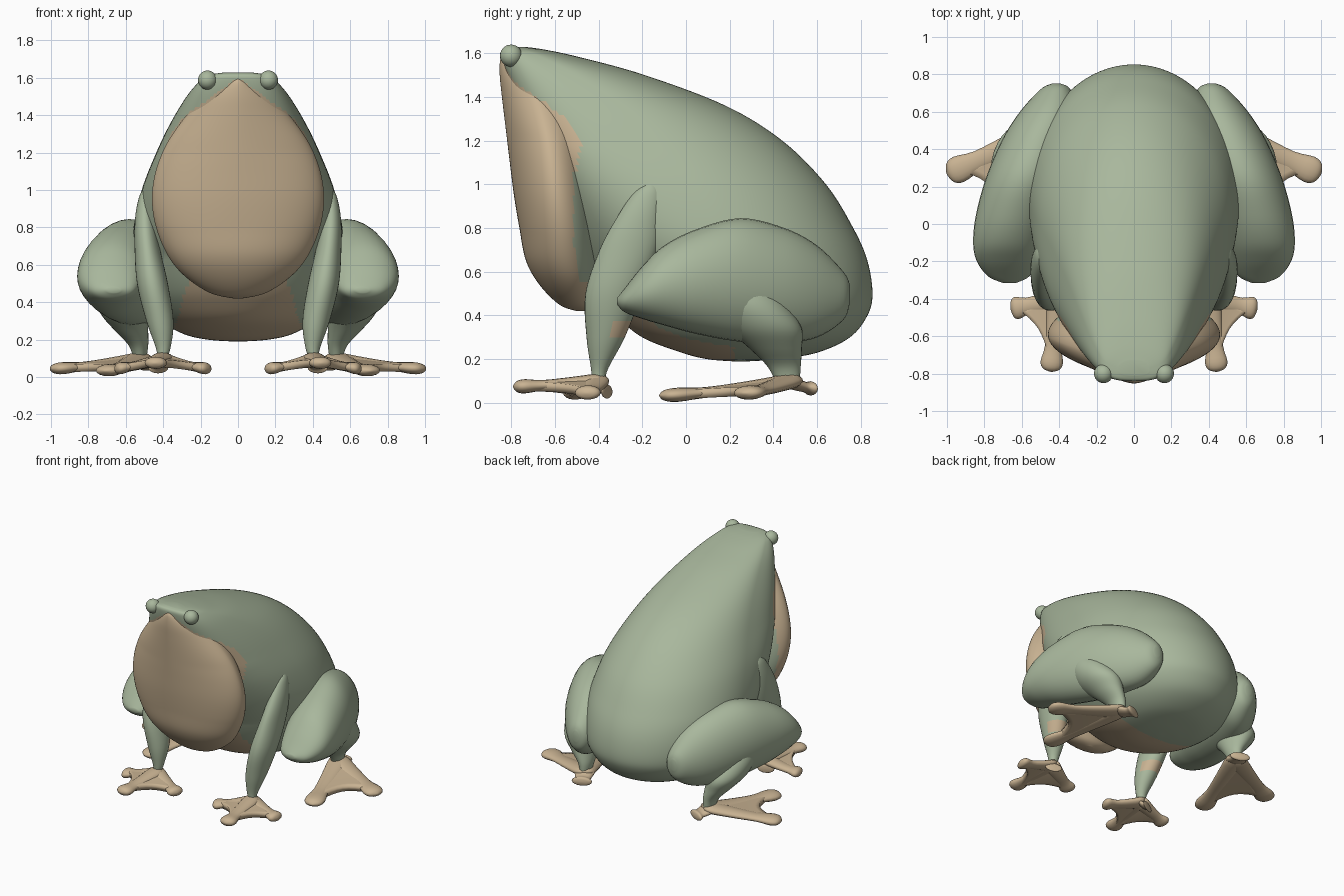
import bpy, bmesh, math
from mathutils import Vector

if "Cube" in bpy.data.objects:
    bpy.data.objects.remove(bpy.data.objects["Cube"])


def material(name, rgb):
    m = bpy.data.materials.new(name)
    m.diffuse_color = (*rgb, 1)
    m.use_nodes = True
    m.node_tree.nodes["Principled BSDF"].inputs["Base Color"].default_value = m.diffuse_color
    return m


GREEN = material("sage_green", (0.395, 0.475, 0.335))
TAN = material("warm_tan", (0.585, 0.45, 0.29))


def smooth_rows(rows, steps):
    """Catmull-Rom interpolation between the given rows."""
    out = []
    for i in range(len(rows) - 1):
        p = [rows[max(0, i - 1)], rows[i], rows[i + 1], rows[min(len(rows) - 1, i + 2)]]
        for k in range(steps):
            t = k / steps
            out.append([0.5 * (2 * b + (c - a) * t + (2 * a - 5 * b + 4 * c - d) * t * t
                               + (3 * b - a - 3 * c + d) * t ** 3) for a, b, c, d in zip(*p)])
    return out + [list(rows[-1])]


def skin_rings(bm, rings):
    """Join rings of points into a closed skin."""
    vs = [[bm.verts.new(p) for p in ring] for ring in rings]
    n = len(vs[0])
    for a, b in zip(vs, vs[1:]):
        for i in range(n):
            j = (i + 1) % n
            bm.faces.new((a[i], a[j], b[j], b[i]))
    bm.faces.new(vs[0][::-1])
    bm.faces.new(vs[-1])


def finish(name, bm, mats, rule=None, mirror=False):
    bmesh.ops.recalc_face_normals(bm, faces=bm.faces)
    me = bpy.data.meshes.new(name)
    bm.to_mesh(me)
    bm.free()
    for m in mats:
        me.materials.append(m)
    for p in me.polygons:
        p.use_smooth = True
        if rule:
            p.material_index = int(rule(p.center))
    ob = bpy.data.objects.new(name, me)
    bpy.context.collection.objects.link(ob)
    if mirror:
        ob.modifiers.new("mirror", "MIRROR").use_mirror_merge = False
    return ob


def loft(name, rows, mats, axis="z", rule=None, mirror=False, seg=32, steps=5, power=None):
    """Oval slices: (position, x low, x high, other low, other high); power shapes the front."""
    rings = []
    for t, x0, x1, o0, o1 in smooth_rows(rows, steps):
        ring = []
        for i in range(seg):
            a = 2 * math.pi * i / seg
            c, s = math.cos(a), math.sin(a)
            if power and s < 0:
                e = 2 / power(t)
                c, s = math.copysign(abs(c) ** e, c), -abs(s) ** e
            x = (x0 + x1) / 2 + (x1 - x0) / 2 * c
            o = (o0 + o1) / 2 + (o1 - o0) / 2 * s
            ring.append((x, o, t) if axis == "z" else (x, t, o))
        rings.append(ring)
    bm = bmesh.new()
    skin_rings(bm, rings)
    return finish(name, bm, mats, rule, mirror)


def centred(rows):
    """(z, y front, y back, half width) to loft slices."""
    return [(z, -w, w, f, b) for z, f, b, w in rows]


def ramp(z, z0, z1):
    return min(1, max(0, (z - z0) / (z1 - z0)))


def chin_rule(c):
    """Tan chin: a peak under the mouth, then a curved edge on the cheeks."""
    if c.z > 1.4:
        return c.z < 1.6 - 0.72 * abs(c.x) and c.y < -0.55
    return c.y < -0.48 - 3.3 * (c.z - 1.15) ** 2


def body_rule(c):
    if c.z > 1.05:
        return chin_rule(c)
    return c.z < 0.6 and c.y < 0.22 and abs(c.x) < 0.42 - 0.3 * c.z


def throat_rule(c):
    if c.z > 1.05:
        return chin_rule(c)
    return c.z < 0.55 or c.y < -0.515 + 0.12 * max(0, 0.75 - c.z)


# Body with tan belly patch
loft("body", centred([
    (0.19, 0.22, 0.28, 0.02), (0.2, 0.1, 0.42, 0.16), (0.23, -0.02, 0.6, 0.29),
    (0.3, -0.2, 0.75, 0.41), (0.4, -0.32, 0.83, 0.5), (0.5, -0.4, 0.853, 0.54),
    (0.65, -0.48, 0.83, 0.56), (0.8, -0.54, 0.765, 0.558), (1.0, -0.62, 0.64, 0.515),
    (1.2, -0.7, 0.44, 0.437), (1.36, -0.77, 0.18, 0.36), (1.5, -0.82, -0.19, 0.275),
    (1.58, -0.838, -0.48, 0.207), (1.615, -0.835, -0.64, 0.155), (1.628, -0.81, -0.73, 0.08)]),
    [GREEN, TAN], seg=112, steps=7, rule=body_rule,
    power=lambda z: 2 + 1.05 * ramp(z, 0.65, 1.15))

# Throat pouch, tan in front and green behind
loft("throat_pouch", centred([
    (0.42, -0.5, -0.46, 0.02), (0.45, -0.58, -0.42, 0.15), (0.54, -0.67, -0.39, 0.285),
    (0.65, -0.732, -0.38, 0.375), (0.8, -0.762, -0.385, 0.438), (0.95, -0.787, -0.4, 0.46),
    (1.1, -0.806, -0.42, 0.44), (1.25, -0.824, -0.45, 0.38), (1.4, -0.842, -0.51, 0.275),
    (1.5, -0.852, -0.6, 0.18), (1.57, -0.85, -0.7, 0.08), (1.6, -0.835, -0.76, 0.02)]),
    [GREEN, TAN], seg=96, steps=7, rule=throat_rule,
    power=lambda z: 2 - 0.3 * ramp(z, 0.8, 1.2))

# Eyes
bm = bmesh.new()
bmesh.ops.create_uvsphere(bm, u_segments=24, v_segments=14, radius=0.051)
bmesh.ops.translate(bm, verts=bm.verts, vec=(0.163, -0.8, 1.588))
finish("eyes", bm, [GREEN], mirror=True)

# Front legs with a small tan patch on the back
loft("front_legs", [
    (0.1, 0.38, 0.43, -0.43, -0.37), (0.16, 0.36, 0.44, -0.435, -0.355),
    (0.3, 0.345, 0.49, -0.455, -0.28), (0.5, 0.375, 0.54, -0.46, -0.2),
    (0.7, 0.42, 0.553, -0.395, -0.13), (0.85, 0.445, 0.55, -0.315, -0.115),
    (0.96, 0.46, 0.53, -0.24, -0.115), (1.005, 0.48, 0.505, -0.18, -0.14)],
    [GREEN, TAN], mirror=True,
    rule=lambda c: 0.3 < c.z < 0.37 and c.y > -0.345)

# Hind thighs
loft("thighs", [
    (0.75, 0.39, 0.44, 0.46, 0.54), (0.72, 0.34, 0.5, 0.38, 0.6),
    (0.6, 0.3, 0.61, 0.3, 0.72), (0.45, 0.32, 0.705, 0.275, 0.8),
    (0.25, 0.37, 0.79, 0.28, 0.845), (0.05, 0.43, 0.845, 0.315, 0.795),
    (-0.1, 0.48, 0.86, 0.355, 0.72), (-0.2, 0.515, 0.84, 0.385, 0.625),
    (-0.28, 0.56, 0.78, 0.415, 0.525), (-0.315, 0.63, 0.7, 0.45, 0.48)],
    [GREEN], axis="y", mirror=True)

# Hind shins, rising into the thighs
loft("shins", [
    (0.1, 0.49, 0.56, 0.41, 0.52), (0.17, 0.48, 0.585, 0.37, 0.525),
    (0.25, 0.48, 0.66, 0.29, 0.53), (0.34, 0.48, 0.735, 0.19, 0.53),
    (0.44, 0.48, 0.765, 0.13, 0.47), (0.55, 0.5, 0.75, 0.12, 0.38)], [GREEN], mirror=True)


def toe_point(ankle, tip, s):
    """Toe path that drops quickly then runs along the ground."""
    p = ankle.lerp(tip, s)
    p.z = tip.z + (ankle.z - tip.z) * (1 - s) ** 1.5
    return p


def foot(name, ankle, tips, heel, width):
    ankle = Vector(ankle)
    tips = [Vector(t) for t in tips]
    # Toes and heel as flattened tubes with rounded pads
    bm = bmesh.new()
    for tip in tips + [Vector(heel)]:
        d = tip - ankle
        d.z = 0
        d.normalize()
        side = Vector((-d.y, d.x, 0))
        rings = []
        for s, r in smooth_rows([(-0.08, 0.02), (0, 0.05), (0.3, 0.045), (0.65, 0.038),
                                 (0.86, 0.05), (0.96, 0.038), (1.0, 0.006)], 3):
            c = toe_point(ankle, tip, min(s, 1))
            rings.append([c + side * (width * r * math.cos(k * math.pi / 8))
                          + Vector((0, 0, 0.65 * r * math.sin(k * math.pi / 8)))
                          for k in range(16)])
        skin_rings(bm, rings)
    finish(name + "_toes", bm, [TAN], mirror=True)
    # Webbing between neighbouring toes
    bm = bmesh.new()
    n = 8
    for a, b in zip(tips, tips[1:]):
        grid = []
        for i in range(n + 1):
            s = 0.05 + 0.82 * i / n
            row = []
            for j in range(n + 1):
                u = j / n
                k = s * (1 - 0.9 * u * (1 - u) * s)
                row.append(bm.verts.new(toe_point(ankle, a, k).lerp(toe_point(ankle, b, k), u)))
            grid.append(row)
        for i in range(n):
            for j in range(n):
                bm.faces.new((grid[i][j], grid[i + 1][j], grid[i + 1][j + 1], grid[i][j + 1]))
    web = finish(name + "_webbing", bm, [TAN], mirror=True)
    sol = web.modifiers.new("thickness", "SOLIDIFY")
    sol.thickness = 0.042
    sol.offset = 0


# Feet
foot("front_feet", (0.405, -0.41, 0.1),
     [(0.66, -0.455, 0.045), (0.445, -0.79, 0.075), (0.15, -0.52, 0.045)],
     (0.43, -0.355, 0.05), 1.2)
foot("hind_feet", (0.53, 0.47, 0.1),
     [(1.0, 0.265, 0.045), (0.71, -0.12, 0.034)], (0.48, 0.585, 0.065), 1.45)
